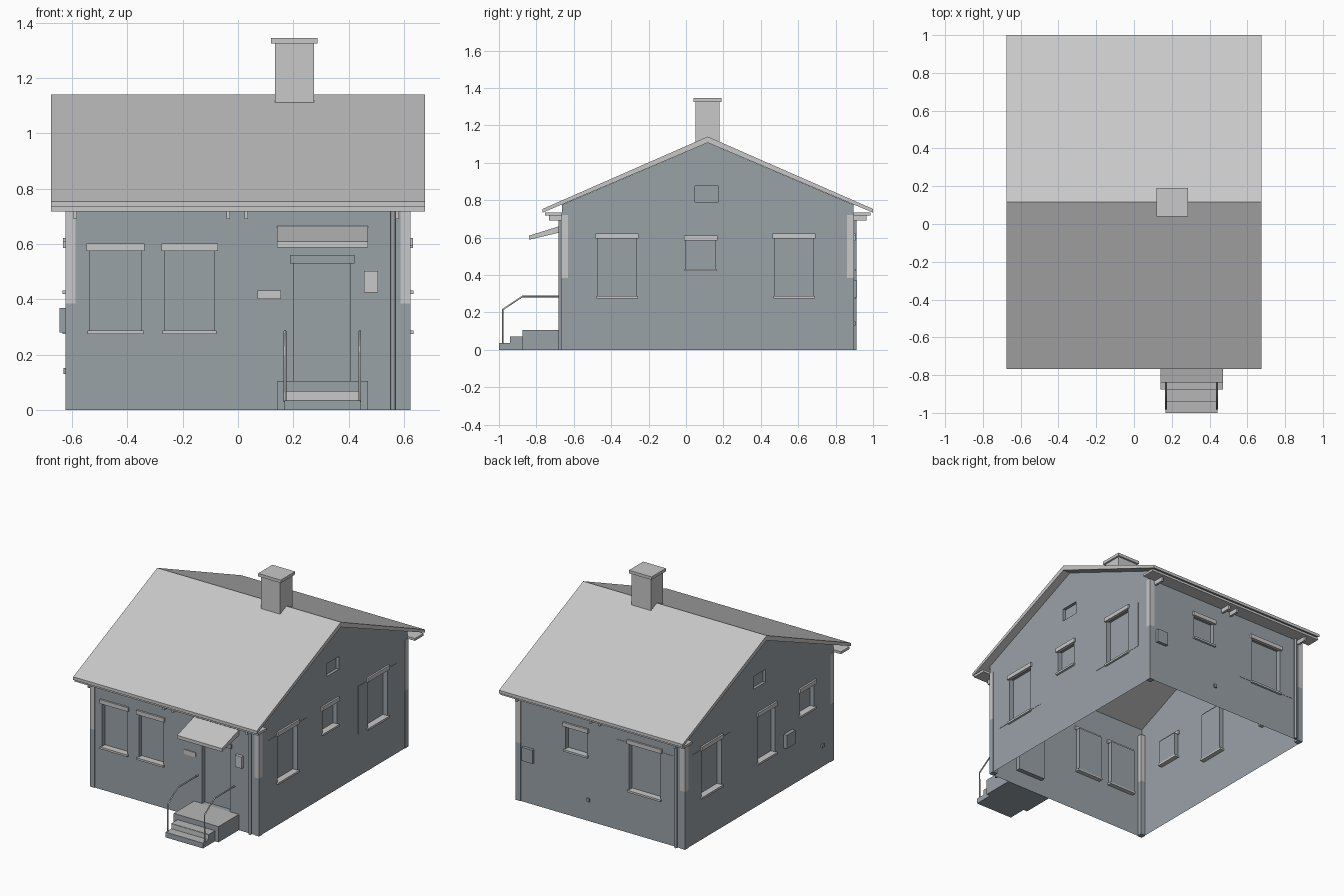
import bpy, bmesh
from mathutils import Vector

old = bpy.data.objects.get("Cube")
if old:
    bpy.data.objects.remove(old, do_unlink=True)


def material(name, rgb):
    m = bpy.data.materials.new(name)
    m.use_nodes = True
    m.diffuse_color = (*rgb, 1)
    m.node_tree.nodes["Principled BSDF"].inputs["Base Color"].default_value = (*rgb, 1)
    return m


WALL = material("blue grey wall", (0.32, 0.36, 0.39))
TRIM = material("light grey trim", (0.58, 0.58, 0.58))
TREAD = material("mid grey concrete", (0.47, 0.47, 0.47))


def finish(name, bm, *mats):
    bmesh.ops.recalc_face_normals(bm, faces=bm.faces)
    me = bpy.data.meshes.new(name)
    bm.to_mesh(me)
    bm.free()
    ob = bpy.data.objects.new(name, me)
    bpy.context.collection.objects.link(ob)
    for m in mats:
        me.materials.append(m)
    return ob


def add_box(bm, x0, x1, y0, y1, z0, z1):
    vs = bmesh.ops.create_cube(bm, size=1)["verts"]
    for v in vs:
        v.co = Vector((x1 if v.co.x > 0 else x0, y1 if v.co.y > 0 else y0, z1 if v.co.z > 0 else z0))


def box(name, bounds, mat):
    bm = bmesh.new()
    add_box(bm, *bounds)
    return finish(name, bm, mat)


def prism(name, profile, x0, x1, mat):
    """Extrude a (y, z) profile along x."""
    bm = bmesh.new()
    face = bm.faces.new([bm.verts.new((x0, y, z)) for y, z in profile])
    new = bmesh.ops.extrude_face_region(bm, geom=[face])["geom"]
    for v in new:
        if isinstance(v, bmesh.types.BMVert):
            v.co.x = x1
    return finish(name, bm, mat)


def tube(name, points, radius, mat):
    cu = bpy.data.curves.new(name, "CURVE")
    cu.dimensions = "3D"
    cu.bevel_depth = radius
    cu.bevel_resolution = 1
    cu.use_fill_caps = True
    sp = cu.splines.new("POLY")
    sp.points.add(len(points) - 1)
    for p, co in zip(sp.points, points):
        p.co = (*co, 1)
    cu.materials.append(mat)
    bpy.context.collection.objects.link(bpy.data.objects.new(name, cu))


X, FRONT, BACK, RIDGE = 0.62, -0.663, 0.895, 0.116


def on_wall(side, u0, u1, z0, z1, d0, d1):
    """Bounds of a box on a wall; d is the distance outward from it."""
    if side == "left":
        return (X + d0, X + d1, u0, u1, z0, z1)
    if side == "right":
        return (-X - d1, -X - d0, u0, u1, z0, z1)
    if side == "front":
        return (u0, u1, FRONT - d1, FRONT - d0, z0, z1)
    return (u0, u1, BACK + d0, BACK + d1, z0, z1)


# Windows: wall, centre, half width, bottom, top, has shutters
windows = [
    ("front", -0.442, 0.093, 0.285, 0.58, False),
    ("front", -0.175, 0.09, 0.285, 0.58, False),
    ("left", -0.368, 0.103, 0.285, 0.6, True),
    ("left", 0.578, 0.103, 0.285, 0.6, True),
    ("left", 0.078, 0.078, 0.43, 0.59, False),
    ("right", 0.62, 0.103, 0.285, 0.6, True),
    ("right", 0.04, 0.09, 0.285, 0.6, False),
    ("right", -0.385, 0.075, 0.43, 0.59, False),
    ("back", -0.325, 0.115, 0.285, 0.6, True),
    ("back", 0.18, 0.08, 0.43, 0.59, False),
]

# Wall shell with recessed openings
walls = prism("walls", [(FRONT, 0), (BACK, 0), (BACK, 0.776), (RIDGE, 1.107), (FRONT, 0.776)], -X, X, WALL)
bm = bmesh.new()
for side, c, w, z0, z1, _ in windows:
    add_box(bm, *on_wall(side, c - w, c + w, z0, z1, -0.03, 0.05))
add_box(bm, *on_wall("front", 0.2, 0.405, 0.105, 0.535, -0.03, 0.05))
for side in ("left", "right"):
    add_box(bm, *on_wall(side, 0.048, 0.175, 0.79, 0.875, -0.02, 0.05))
cutter = finish("opening_cutter", bm, WALL)
cutter.hide_render = True
mod = walls.modifiers.new("openings", "BOOLEAN")
mod.operation = "DIFFERENCE"
mod.solver = "EXACT"
mod.object = cutter
bpy.context.view_layer.objects.active = walls
bpy.ops.object.modifier_apply(modifier=mod.name)
bpy.data.objects.remove(cutter, do_unlink=True)

# Leave the shell open below and under the roof
bm = bmesh.new()
bm.from_mesh(walls.data)
bm.normal_update()
ends = [f for f in bm.faces
        if (f.normal.z < -0.9 and f.calc_center_median().z < 0.01)
        or 0.3 < f.normal.z < 0.98]
bmesh.ops.delete(bm, geom=ends, context="FACES")
bm.to_mesh(walls.data)
bm.free()

# Lintels, sills and shutters
for side, c, w, z0, z1, shutters in windows:
    box("window_lintel", on_wall(side, c - w - 0.012, c + w + 0.012, z1 - 0.005, z1 + 0.022, -0.01, 0.012), TRIM)
    box("window_sill", on_wall(side, c - w - 0.008, c + w + 0.008, z0 - 0.01, z0 + 0.003, -0.03, 0.014), TRIM)
    if shutters:
        for a, b in ((-w - 0.1, -w), (w, w + 0.1)):
            box("shutter", on_wall(side, c + a, c + b, z0, z1, 0, 0.002), WALL)

# Roof, eaves and chimney
prism("roof", [(-0.767, 0.753), (RIDGE, 1.14), (1.0, 0.753), (1.0, 0.733), (RIDGE, 1.107), (-0.767, 0.733)],
      -0.675, 0.675, TRIM)
for side in ("front", "back"):
    box("eave_soffit", on_wall(side, -0.675, 0.675, 0.718, 0.734, 0, 0.092), TRIM)
    for x in (-0.588, -0.035, 0.03, 0.575):
        box("eave_bracket", on_wall(side, x - 0.007, x + 0.007, 0.69, 0.72, 0, 0.07), TRIM)
box("chimney", (0.133, 0.275, 0.05, 0.178, 1.0, 1.33), TRIM)
box("chimney_cap", (0.12, 0.287, 0.04, 0.19, 1.325, 1.345), TRIM)

# Corner boards, light above and wall coloured below
for sx in (-1, 1):
    for y0, y1 in ((FRONT - 0.004, FRONT + 0.033), (BACK - 0.033, BACK + 0.004)):
        x0, x1 = sorted((sx * 0.587, sx * 0.623))
        box("corner_board_upper", (x0, x1, y0, y1, 0.385, 0.72), TRIM)
        box("corner_board_lower", (x0, x1, y0, y1, 0, 0.385), WALL)

# Downpipes
tube("front_downpipe", [(0.56, FRONT - 0.01, 0), (0.56, FRONT - 0.01, 0.72)], 0.009, WALL)
tube("back_downpipe", [(-0.56, BACK + 0.01, 0), (-0.56, BACK + 0.01, 0.72)], 0.009, WALL)

# Entrance
box("door_lintel", on_wall("front", 0.187, 0.42, 0.53, 0.56, -0.01, 0.012), WALL)
prism("door_canopy", [(-0.84, 0.588), (-0.84, 0.61), (FRONT, 0.665), (FRONT, 0.63)], 0.14, 0.47, TRIM)
box("letter_box", on_wall("front", 0.455, 0.505, 0.425, 0.503, 0, 0.02), TRIM)
box("wall_plate", on_wall("front", 0.07, 0.155, 0.402, 0.432, 0, 0.006), TRIM)

# Steps with concrete treads
for name, x0, x1, y0, y1, z in (("landing", 0.14, 0.47, -0.875, FRONT, 0.105),
                                ("middle_step", 0.168, 0.443, -0.94, -0.875, 0.07),
                                ("bottom_step", 0.168, 0.443, -1.0, -0.94, 0.035)):
    step = box(name, (x0, x1, y0, y1, 0, z), WALL)
    step.data.materials.append(TREAD)
    for f in step.data.polygons:
        f.material_index = int(f.normal.z > 0.5)
box("middle_riser", (0.17, 0.441, -0.942, -0.938, 0.036, 0.068), TRIM)

# Handrails
for x in (0.17, 0.44):
    tube("handrail", [(x, -0.98, 0.03), (x, -0.98, 0.215), (x, -0.875, 0.285), (x, FRONT, 0.285)], 0.005, TREAD)

# Utility boxes and small pipe ends
box("side_meter_box", on_wall("right", -0.23, -0.14, 0.28, 0.37, 0, 0.024), WALL)
box("back_meter_box", on_wall("back", 0.49, 0.57, 0.28, 0.37, 0, 0.02), WALL)
box("side_pipe_end", on_wall("right", -0.56, -0.535, 0.13, 0.152, 0, 0.01), WALL)
box("back_pipe_end", on_wall("back", 0.08, 0.1, 0.13, 0.152, 0, 0.01), WALL)
